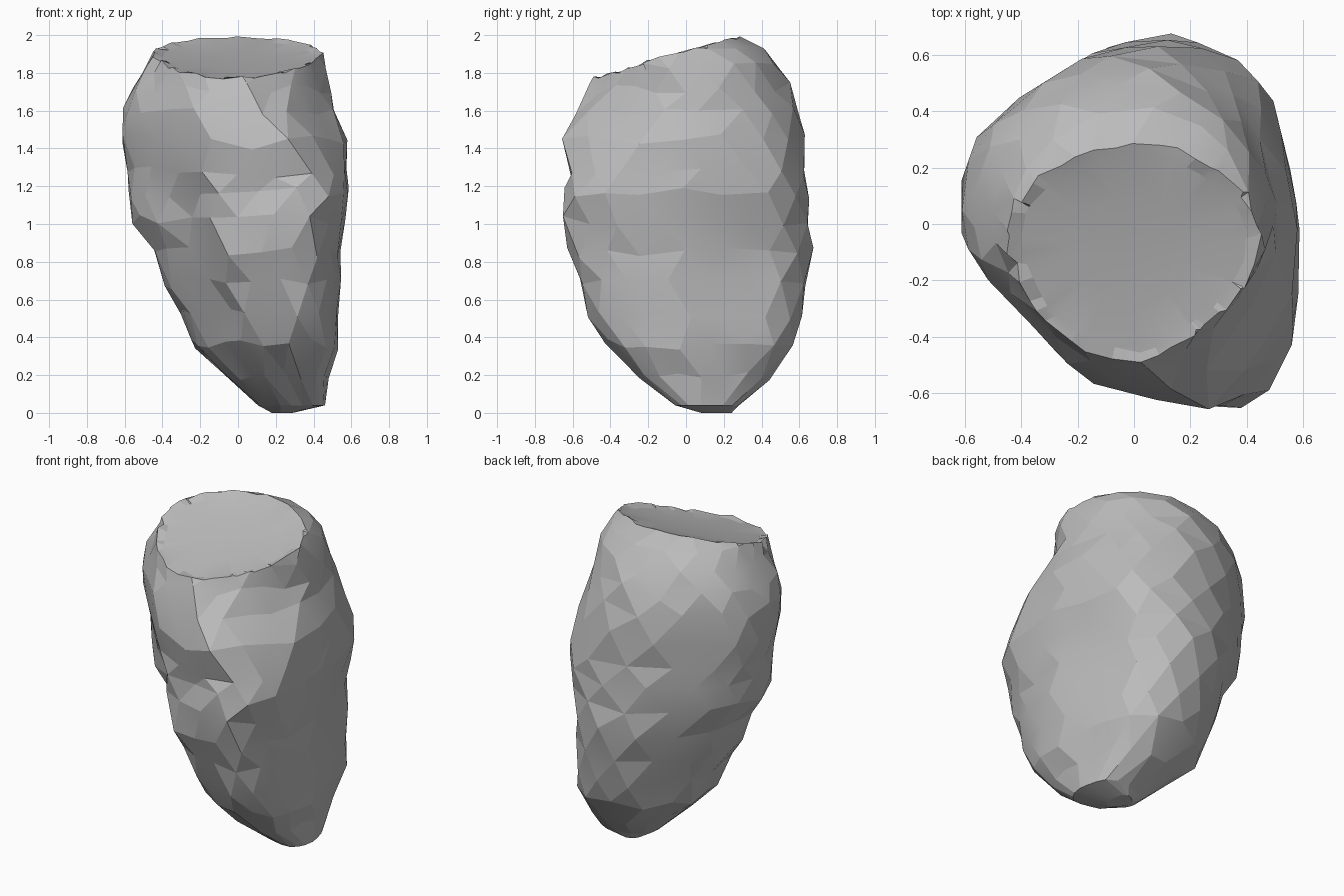
import bpy
import bmesh
import math
import random
from mathutils import Vector

random.seed(11)

default_cube = bpy.data.objects.get("Cube")
if default_cube:
    bpy.data.objects.remove(default_cube, do_unlink=True)

HALF_WIDTH, HALF_DEPTH = .6, .655
BREAK_SLOPE = .29

# Plan outline of the stone, counter-clockwise from its right side
OUTLINE = [
    (-.61, .0), (-.55, -.13), (-.45, -.25), (-.28, -.43), (-.18, -.57),
    (.04, -.61), (.24, -.66), (.43, -.63), (.53, -.48), (.58, -.33),
    (.61, -.07), (.56, .12), (.5, .4), (.41, .56), (.17, .67),
    (-.11, .65), (-.35, .51), (-.53, .36), (-.6, .22),
]

# Height, then the x range and y range of each section
SECTIONS = [
    (0, .18, .29, .08, .24),
    (.04, .11, .46, -.06, .28),
    (.2, -.08, .48, -.25, .44),
    (.36, -.24, .53, -.43, .57),
    (.52, -.3, .53, -.52, .61),
    (.68, -.38, .54, -.57, .63),
    (.85, -.44, .54, -.63, .66),
    (1.02, -.55, .57, -.645, .65),
    (1.15, -.57, .61, -.63, .64),
    (1.28, -.58, .6, -.61, .63),
    (1.45, -.61, .58, -.62, .62),
    (1.6, -.61, .52, -.59, .59),
    (1.72, -.57, .5, -.52, .55),
    (1.83, -.5, .47, -.475, .49),
    (1.93, -.43, .43, -.44, .41),
    (2.02, -.28, .27, -.4, .23),
]

# Local chips and bulges: centre, reach, push
CHIPS = [
    ((.03, -.6, 1.13), .18, (0, .04, .03)),
    ((.03, -.6, 1.32), .2, (0, -.02, -.04)),
    ((.24, -.6, 1.46), .2, (0, -.05, 0)),
    ((-.3, -.42, 1.0), .26, (.05, .05, .03)),
    ((-.28, -.42, .5), .32, (.05, .05, 0)),
    ((-.42, -.38, 1.6), .3, (.03, .03, 0)),
    ((.4, -.4, 1.68), .34, (-.05, .05, 0)),
    ((.35, -.6, 1.1), .22, (.01, -.02, .03)),
    ((.57, -.1, 1.2), .2, (-.03, 0, .02)),
    ((.52, .35, .75), .22, (-.04, -.01, 0)),
    ((-.3, .4, .95), .2, (.02, -.03, 0)),
]


def jitter(amount):
    return random.uniform(-amount, amount)


def add_ring(bm, section, fraction):
    """Fit the plan outline to a section, rounding it towards the top."""
    z, x_low, x_high, y_low, y_high = section
    roundness = min(max((z - 1.25) / .5, 0), 1) * .75
    verts = []
    for i, corner in enumerate(OUTLINE):
        following = OUTLINE[(i + 1) % len(OUTLINE)]
        point = Vector(corner).lerp(Vector(following), fraction)
        unit = Vector((point.x / HALF_WIDTH, point.y / HALF_DEPTH))
        unit = unit.lerp(unit.normalized(), roundness)
        unit *= 1 + jitter(.012)
        lift = jitter(.03) if .1 < z < 1.9 else 0
        verts.append(bm.verts.new((
            (x_low + x_high + unit.x * (x_high - x_low)) / 2,
            (y_low + y_high + unit.y * (y_high - y_low)) / 2,
            z + lift)))
    return verts


def join_rings(bm, lower, upper, lower_is_ahead):
    """Join two staggered rings with triangular facets."""
    count = len(lower)
    for i in range(count):
        j = (i + 1) % count
        if lower_is_ahead:
            bm.faces.new((lower[i], lower[j], upper[j]))
            bm.faces.new((lower[i], upper[j], upper[i]))
        else:
            bm.faces.new((lower[i], lower[j], upper[i]))
            bm.faces.new((lower[j], upper[j], upper[i]))


def break_top(bm):
    """Cut the slanted break, roughen its rim and close it with a dished face."""
    bmesh.ops.bisect_plane(
        bm, geom=bm.verts[:] + bm.edges[:] + bm.faces[:],
        plane_co=(0, 0, 1.915), plane_no=(0, -BREAK_SLOPE, 1), clear_outer=True)
    rim = [e for e in bm.edges if e.is_boundary]
    rim_verts = list({v: None for e in rim for v in e.verts})
    middle = sum((v.co for v in rim_verts), Vector()) / len(rim_verts)

    # Smooth inner dish
    rings = [{v: v for v in rim_verts}]
    for scale, drop in ((.9, .012), (.5, .025)):
        rings.append({
            v: bm.verts.new(middle.lerp(v.co, scale) - Vector((0, 0, drop)))
            for v in rim_verts})
    centre = bm.verts.new(middle - Vector((0, 0, .025)))
    for edge in rim:
        a, b = edge.verts
        for outer, inner in zip(rings, rings[1:]):
            bm.faces.new((outer[a], outer[b], inner[b], inner[a]))
        bm.faces.new((rings[-1][a], rings[-1][b], centre))

    # Ragged rim
    for vert in rim_verts:
        vert.co += Vector((jitter(.012), jitter(.012), jitter(.012)))


def build_stone():
    bm = bmesh.new()

    # Faceted body
    rings = [add_ring(bm, s, .75 if n % 2 else .25)
             for n, s in enumerate(SECTIONS)]
    for n in range(len(rings) - 1):
        join_rings(bm, rings[n], rings[n + 1], n % 2 == 1)
    bm.faces.new(rings[0])
    bm.faces.new(rings[-1])

    # Chips, ledges and bulges
    for centre, reach, push in CHIPS:
        for vert in bm.verts:
            distance = (vert.co - Vector(centre)).length
            if distance < reach:
                vert.co += Vector(push) * (1 - (distance / reach) ** 2)

    break_top(bm)
    bmesh.ops.recalc_face_normals(bm, faces=bm.faces[:])
    mesh = bpy.data.meshes.new("stone")
    bm.to_mesh(mesh)
    bm.free()
    return mesh


# Grey stone colour
grey = bpy.data.materials.new("stone_grey")
grey.use_nodes = True
colour = (.5, .5, .5, 1)
grey.diffuse_color = colour
grey.node_tree.nodes["Principled BSDF"].inputs["Base Color"].default_value = colour

stone = bpy.data.objects.new("stone", build_stone())
stone.data.materials.append(grey)
bpy.context.collection.objects.link(stone)

# Soften shallow facets, keep the strong edges
bpy.ops.object.select_all(action='DESELECT')
stone.select_set(True)
bpy.context.view_layer.objects.active = stone
bpy.ops.object.shade_smooth_by_angle(angle=math.radians(10))
